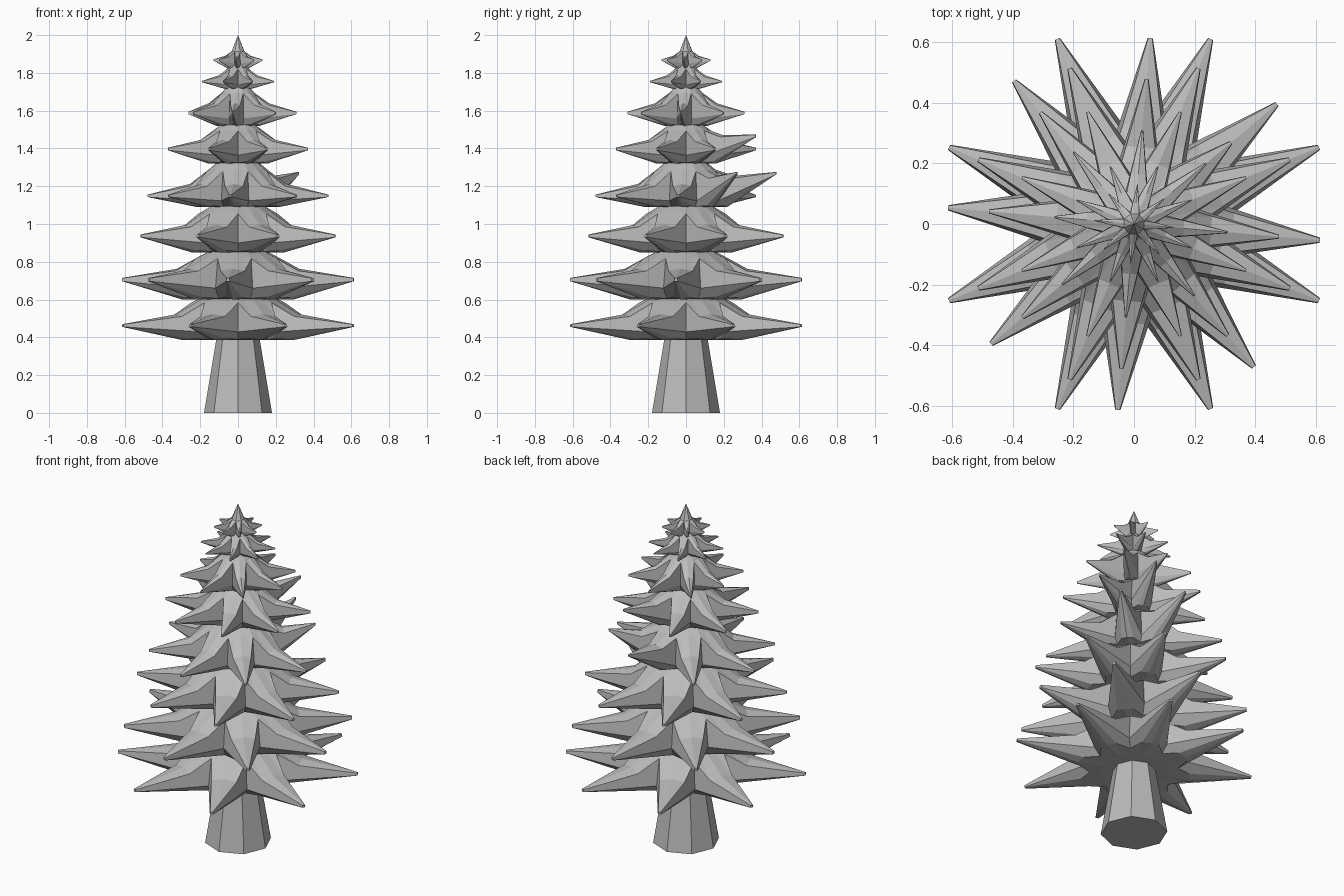
import bpy
import bmesh
from math import cos, sin, radians
from mathutils import Vector

cube = bpy.data.objects.get("Cube")
if cube:
    bpy.data.objects.remove(cube, do_unlink=True)

# Single flat grey
grey = bpy.data.materials.new("plain grey")
grey.use_nodes = True
colour = (0.5, 0.5, 0.5, 1)
grey.diffuse_color = colour
grey.node_tree.nodes["Principled BSDF"].inputs["Base Color"].default_value = colour

BRANCHES = 8
STEP = radians(360 / BRANCHES)

# One branch, ring by ring from the top sheet to the underside.
# Each ring: spine (along, height), edge (along, half width, height),
# notch (radius, height), share of the bend. Sizes are shares of the radius;
# height 1 is the tier top, 0 the tip level, -1 the tier bottom.
RIM = (0.38, 0.69)
FOOT = (0.42, -0.45)
RINGS = [
    ((0.22, 1), (0.215, 0.045, 1), (0.22, 1), 0),
    ((0.34, 0.75), (0.34, 0.075, 0.72), RIM, 0),
    ((0.53, 0.34), (0.53, 0.105, 0.27), RIM, 0.35),
    ((1, 0.03), (1, 0.011, 0.02), FOOT, 1),
    ((1, -0.12), (1, 0.014, -0.12), FOOT, 1),
    ((0.48, -1), (0.45, 0.07, -0.9), (0.36, -0.95), 0),
    ((0.27, -1), (0.265, 0.05, -1), (0.27, -1), 0),
]


def loft(name, rings):
    """Skin closed rings of points and cap both ends."""
    bm = bmesh.new()
    loops = [[bm.verts.new(p) for p in ring] for ring in rings]
    for a, b in zip(loops, loops[1:]):
        n = len(a)
        for i in range(n):
            j = (i + 1) % n
            bm.faces.new((a[i], a[j], b[j], b[i]))
    bm.faces.new(loops[0])
    bm.faces.new(loops[-1])
    bmesh.ops.remove_doubles(bm, verts=bm.verts, dist=0.00001)
    bmesh.ops.recalc_face_normals(bm, faces=bm.faces)
    mesh = bpy.data.meshes.new(name)
    bm.to_mesh(mesh)
    bm.free()
    mesh.materials.append(grey)
    obj = bpy.data.objects.new(name, mesh)
    bpy.context.collection.objects.link(obj)


def turned(along, side, z, angle):
    return Vector((along * cos(angle) - side * sin(angle),
                   along * sin(angle) + side * cos(angle), z))


def tier(name, radius, core, bottom, tip, top, turn, bends, pointed):
    """Star of branches; core slims everything but the branch tips."""
    rings = []
    for level, (spine, edge, notch, share) in enumerate(RINGS):
        # The topmost tier closes to a point with a sunken shoulder
        peak = pointed and level == 0
        sink = 0.45 if pointed and not peak else 1
        inner = radius * (0.02 if peak else core)
        length = radius if share else inner

        def height(h):
            return tip + (h * sink * (top - tip) if h > 0 else h * (tip - bottom))

        ring = []
        for i in range(BRANCHES):
            angle = radians(turn) + i * STEP
            lift, reach = bends.get(i, (0, 1))
            lift *= share
            scale = length * (1 + (reach - 1) * share)
            along, half, h = edge
            ring += [
                turned(along * scale, -half * inner, height(h) + lift, angle),
                turned(spine[0] * scale, 0, height(spine[1]) + lift, angle),
                turned(along * scale, half * inner, height(h) + lift, angle),
                turned(notch[0] * inner, 0, height(notch[1]), angle + STEP / 2),
            ]
        rings.append(ring)
    loft(name, rings)


# Trunk
loft("trunk", [[turned(r, 0, z, radians(45 * i)) for i in range(8)]
               for r, z in ((0.18, 0), (0.11, 0.42))])

# Branch tiers: radius, core, bottom, tip height, top, bent branches (lift, reach)
TIERS = [
    (0.66, 1, 0.385, 0.465, 0.635, {}),
    (0.615, 1, 0.60, 0.71, 0.865, {}),
    (0.555, 1, 0.85, 0.94, 1.105, {}),
    (0.48, 0.95, 1.09, 1.15, 1.335, {1: (0.12, 0.87), 2: (0.12, 1)}),
    (0.40, 0.88, 1.32, 1.40, 1.535, {1: (0.07, 1)}),
    (0.31, 0.78, 1.52, 1.59, 1.735, {4: (0, 0.85)}),
    (0.205, 0.75, 1.715, 1.755, 1.85, {}),
    (0.13, 0.75, 1.82, 1.87, 2.0, {}),
]
for k, (radius, core, bottom, tip, top, bends) in enumerate(TIERS):
    tier(f"branch_tier_{k + 1}", radius, core, bottom, tip, top,
         -5 if k % 2 else 22.5, bends, k == len(TIERS) - 1)
